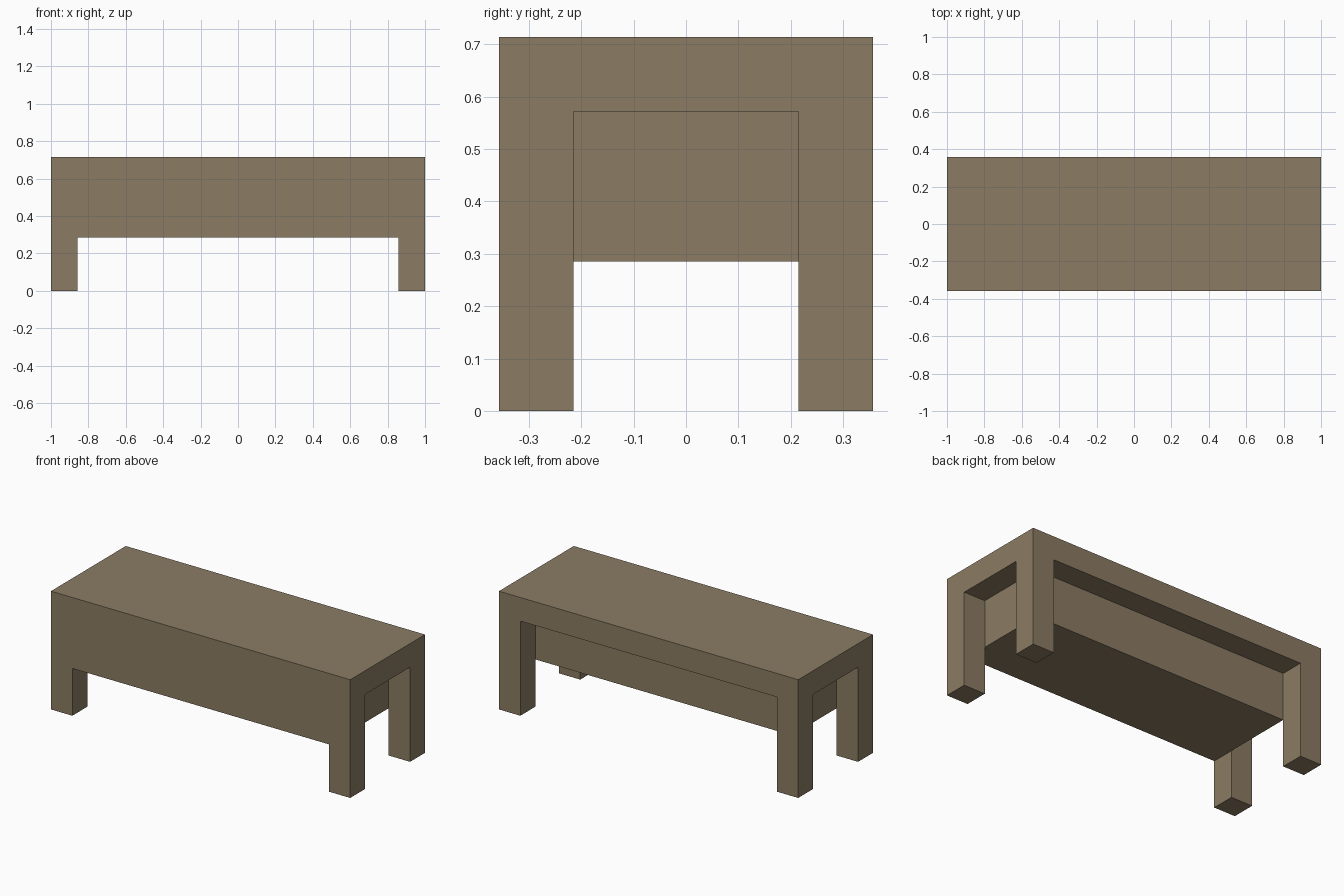
import bpy
import bmesh
from mathutils import Vector

if "Cube" in bpy.data.objects:
    bpy.data.objects.remove(bpy.data.objects["Cube"], do_unlink=True)

U = 1 / 7  # leg thickness, the module of the whole piece

# One plain wood colour
wood = bpy.data.materials.new("brown_wood")
wood.use_nodes = True
color = (0.258, 0.202, 0.127, 1)
wood.diffuse_color = color
wood.node_tree.nodes["Principled BSDF"].inputs["Base Color"].default_value = color

# Dividing planes shared by all parts
xs = [-7 * U, -6 * U, 6 * U, 7 * U]
ys = [-2.5 * U, -1.5 * U, 1.5 * U, 2.5 * U]
zs = [0, 2 * U, 4 * U, 5 * U]


def is_solid(i, j, k):
    if not all(0 <= n <= 2 for n in (i, j, k)):
        return False
    top_slab = k == 2
    corner_leg = i != 1 and j != 1
    hanging_body = i == 1 and j < 2 and k == 1  # flush with the front
    return top_slab or corner_leg or hanging_body


def add_side(bm, cell, axis, step):
    """Outer face of a cell, wound to face along axis * step."""
    a, b = (axis + 1) % 3, (axis + 2) % 3
    corners = [(0, 0), (1, 0), (1, 1), (0, 1)][::step]
    verts = []
    for u, v in corners:
        n = list(cell)
        n[axis] += step > 0
        n[a] += u
        n[b] += v
        verts.append(bm.verts.new((xs[n[0]], ys[n[1]], zs[n[2]])))
    bm.faces.new(verts)


# Seamless bench: slab, four legs and body fused into one skin
bm = bmesh.new()
for cell in [(i, j, k) for i in range(3) for j in range(3) for k in range(3)]:
    if not is_solid(*cell):
        continue
    for axis in range(3):
        for step in (-1, 1):
            near = list(cell)
            near[axis] += step
            if not is_solid(*near):
                add_side(bm, cell, axis, step)
bmesh.ops.remove_doubles(bm, verts=bm.verts, dist=0.001)
bmesh.ops.dissolve_limit(bm, angle_limit=0.01, verts=bm.verts, edges=bm.edges)

mesh = bpy.data.meshes.new("bench")
bm.to_mesh(mesh)
bm.free()
mesh.materials.append(wood)
bench = bpy.data.objects.new("bench", mesh)
bpy.context.collection.objects.link(bench)
